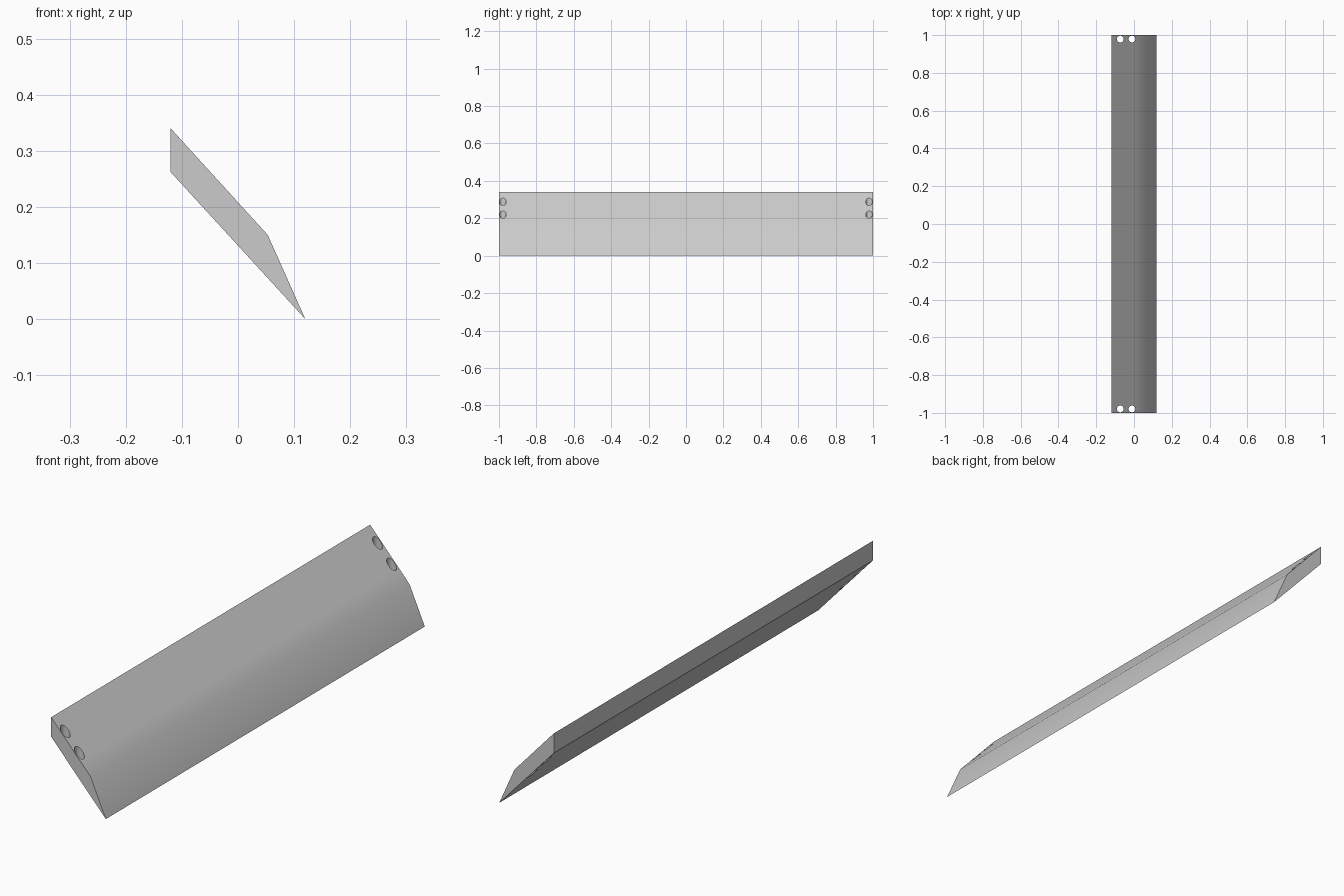
import bpy
import bmesh

if "Cube" in bpy.data.objects:
    bpy.data.objects.remove(bpy.data.objects["Cube"], do_unlink=True)

# Single grey finish
grey = bpy.data.materials.new("plain grey")
grey.use_nodes = True
colour = (0.6, 0.6, 0.6, 1)
grey.diffuse_color = colour
grey.node_tree.nodes["Principled BSDF"].inputs["Base Color"].default_value = colour

# Slanted wedge profile (x, z), extruded along the whole length
profile = [(-0.12, 0.34), (-0.12, 0.262), (0.12, 0.0), (0.053, 0.15)]
bm = bmesh.new()
face = bm.faces.new([bm.verts.new((x, -1, z)) for x, z in profile])
ends = bmesh.ops.extrude_face_region(bm, geom=[face])["geom"]
bmesh.ops.translate(bm, vec=(0, 2, 0),
                    verts=[v for v in ends if isinstance(v, bmesh.types.BMVert)])
bmesh.ops.recalc_face_normals(bm, faces=bm.faces)
mesh = bpy.data.meshes.new("slanted_panel")
bm.to_mesh(mesh)
bm.free()
panel = bpy.data.objects.new("slanted_panel", mesh)
bpy.context.collection.objects.link(panel)
mesh.materials.append(grey)

# Vertical screw holes, two at each end
for x in (-0.073, -0.011):
    for y in (-0.979, 0.979):
        bpy.ops.mesh.primitive_cylinder_add(vertices=24, radius=0.018, depth=1,
                                            location=(x, y, 0.2))
        cutter = bpy.context.object
        cutter.name = "screw_hole_cutter"
        cutter.data.materials.append(grey)
        cut = panel.modifiers.new("screw hole", 'BOOLEAN')
        cut.operation = 'DIFFERENCE'
        cut.solver = 'EXACT'
        cut.object = cutter
        bpy.context.view_layer.objects.active = panel
        bpy.ops.object.modifier_apply(modifier=cut.name)
        bpy.data.objects.remove(cutter, do_unlink=True)

# Soft blend over the front ridge, crisp edges elsewhere
bpy.ops.object.select_all(action='DESELECT')
panel.select_set(True)
bpy.context.view_layer.objects.active = panel
bpy.ops.object.shade_smooth_by_angle(angle=0.5236)
